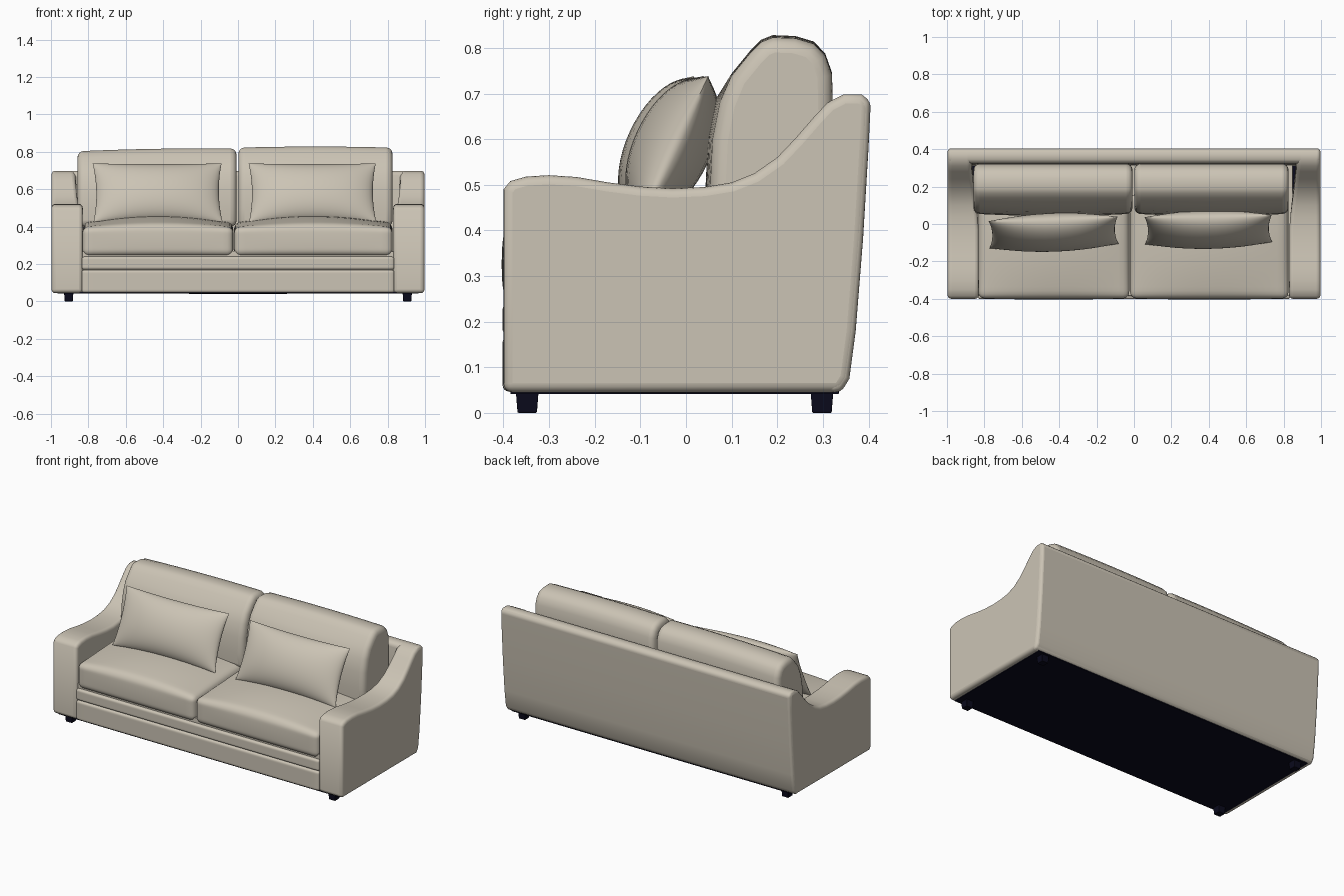
import bpy, bmesh, math
from mathutils import Vector, Matrix

if "Cube" in bpy.data.objects:
    bpy.data.objects.remove(bpy.data.objects["Cube"], do_unlink=True)


def material(name, rgb):
    m = bpy.data.materials.new(name)
    m.use_nodes = True
    m.diffuse_color = (*rgb, 1)
    m.node_tree.nodes["Principled BSDF"].inputs["Base Color"].default_value = (*rgb, 1)
    return m


FABRIC = material("beige fabric", (0.60, 0.55, 0.46))
BLACK = material("blue black", (0.003, 0.003, 0.012))


def finish(name, bm, mat, bevel=0, angle=40):
    bmesh.ops.recalc_face_normals(bm, faces=bm.faces)
    me = bpy.data.meshes.new(name)
    bm.to_mesh(me)
    bm.free()
    me.materials.append(mat)
    ob = bpy.data.objects.new(name, me)
    bpy.context.collection.objects.link(ob)
    if bevel:
        mod = ob.modifiers.new("soft edges", "BEVEL")
        mod.width, mod.segments = bevel, 4
        mod.limit_method, mod.angle_limit = "ANGLE", math.radians(angle)
    bpy.ops.object.select_all(action="DESELECT")
    bpy.context.view_layer.objects.active = ob
    ob.select_set(True)
    bpy.ops.object.shade_smooth_by_angle(angle=math.radians(45))
    return ob


def side_profile(points, x0, x1):
    """Extrude a (y, z) outline along x."""
    bm = bmesh.new()
    face = bm.faces.new([bm.verts.new((x0, y, z)) for y, z in points])
    ext = bmesh.ops.extrude_face_region(bm, geom=[face])["geom"]
    bmesh.ops.translate(bm, vec=(x1 - x0, 0, 0),
                        verts=[v for v in ext if isinstance(v, bmesh.types.BMVert)])
    return bm


def soft_box(lo, hi, radius, shape=None, cuts=20):
    """Rounded box with rows gathered near its edges; shape adjusts each point."""
    lo, hi = Vector(lo), Vector(hi)
    mid, half = (lo + hi) / 2, (hi - lo) / 2
    bm = bmesh.new()
    bmesh.ops.create_cube(bm, size=2)
    bmesh.ops.subdivide_edges(bm, edges=bm.edges[:], cuts=cuts, use_grid_fill=True)
    for v in bm.verts:
        s = Vector([math.copysign(1 - (1 - abs(c)) ** 2, c) for c in v.co])
        p = Vector([a * b for a, b in zip(s, half)])
        q = Vector([max(-h + radius, min(h - radius, c)) for c, h in zip(p, half)])
        p = q + (p - q).normalized() * radius if (p - q).length > 1e-6 else p
        if shape:
            p = shape(p, half)
        v.co = mid + p
    return bm


# Sloping arms, thinner towards the back
arm = [(-.40, .045), (-.40, .49), (-.385, .508), (-.35, .518), (-.30, .521), (-.24, .517),
       (-.17, .505), (-.10, .496), (-.03, .492), (.04, .495), (.10, .505), (.15, .525),
       (.20, .560), (.24, .602), (.28, .648), (.31, .680), (.345, .698), (.385, .698),
       (.405, .682), (.40, .58), (.388, .38), (.372, .18), (.358, .075), (.34, .045)]
for side, name in ((1, "left_arm"), (-1, "right_arm")):
    bm = side_profile(arm, side * .83, side * .997)
    for v in bm.verts:
        if abs(v.co.x) < .9:
            v.co.x += side * .04 * max(0, min(1, v.co.y / .3))
    finish(name, bm, FABRIC, .02)

# Full-width back panel
back = [(.31, .045), (.34, .045), (.358, .075), (.372, .18), (.388, .38), (.40, .58),
        (.405, .682), (.385, .698), (.345, .698), (.325, .685), (.315, .60)]
finish("back_panel", side_profile(back, -.995, .995), FABRIC, .015)

# Base with two padded front rails
finish("base", soft_box((-.85, -.385, .047), (.85, .33, .27), .005, cuts=2), FABRIC)
for name, low, high in (("lower_rail", .047, .168), ("upper_rail", .170, .240)):
    finish(name, soft_box((-.835, -.402, low), (.835, -.34, high), .014), FABRIC)


# Crowned seat cushions
def crown(p, half):
    u, v, w = p.x / half.x, p.y / half.y, p.z / half.z
    rise = (1 - u * u) * (.4 + .6 * (1 - v * v))
    if w > 0:
        p.z += w * (.045 * rise + .015 * v)
    p.y -= .006 * (1 - u * u) * (1 - w * w) * (v < -.5)
    return p


for name, x0, x1 in (("right_seat_cushion", -.832, -.025), ("left_seat_cushion", -.021, .826)):
    finish(name, soft_box((x0, -.398, .242), (x1, .16, .41), .035, crown), FABRIC)

# Back cushions with rounded tops
cushion = [(.05, .40), (.047, .50), (.052, .60), (.068, .68), (.10, .738), (.14, .787),
           (.165, .812), (.19, .822), (.24, .820), (.28, .808), (.305, .782), (.32, .74),
           (.322, .66), (.315, .40)]
for name, x0, x1, drop in (("right_back_cushion", -.858, -.008, .012),
                           ("left_back_cushion", .002, .826, 0)):
    bm = side_profile(cushion, x0, x1)
    walls = [e for e in bm.edges if abs(e.verts[0].co.x - e.verts[1].co.x) > .1]
    bmesh.ops.subdivide_edges(bm, edges=walls, cuts=12, use_grid_fill=True)
    for v in bm.verts:
        u = (2 * v.co.x - x0 - x1) / (x1 - x0)
        if v.co.z > .6:
            v.co.z -= drop * (1 - u * .6) - .006 * (1 - u * u)
        if v.co.y < .1:
            v.co.y -= .012 * (1 - u * u) - .008
    finish(name, bm, FABRIC, .032, 60)


# Pinched throw pillows leaning on the back cushions
def pillow(name, centre, width, height, depth, turn):
    bm = bmesh.new()
    n = 24
    bmesh.ops.create_grid(bm, x_segments=n, y_segments=n, size=1)
    front = bm.verts[:]
    copy = bmesh.ops.duplicate(bm, geom=bm.verts[:] + bm.edges[:] + bm.faces[:])["geom"]
    rear = [v for v in copy if isinstance(v, bmesh.types.BMVert)]
    for group, sign in ((front, -1), (rear, 1)):
        for v in group:
            a, b = (math.sin(c * math.pi / 2) for c in v.co.xy)
            puff = (max(0, 1 - a * a) * max(0, 1 - b * b)) ** .55
            x = a * width / 2 * (1 - .05 * (1 - b * b) * abs(a))
            z = b * height / 2 * (1 - .05 * (1 - a * a) * abs(b))
            v.co = (x, sign * depth / 2 * puff, z)
    bmesh.ops.remove_doubles(bm, verts=bm.verts, dist=.0005)
    lean = Matrix.Rotation(math.radians(turn), 4, "Z") @ Matrix.Rotation(math.radians(-25), 4, "X")
    bm.transform(Matrix.Translation(centre) @ lean)
    finish(name, bm, FABRIC)


pillow("right_pillow", (-.43, -.045, .582), .69, .345, .17, 2)
pillow("left_pillow", (.398, -.03, .582), .68, .345, .17, 1)

# Dark underside and tapered feet
finish("underside", soft_box((-.965, -.385, .041), (.965, .335, .05), .001, cuts=1), BLACK)
for x, side in ((.905, "left"), (-.905, "right")):
    for y, end in ((-.348, "front"), (.298, "back")):
        bm = bmesh.new()
        bmesh.ops.create_cone(bm, cap_ends=True, segments=4, radius1=.030, radius2=.035, depth=.045,
                              matrix=Matrix.Translation((x, y, .0225)) @ Matrix.Rotation(math.pi / 4, 4, "Z"))
        finish(f"{side}_{end}_foot", bm, BLACK, .003)
